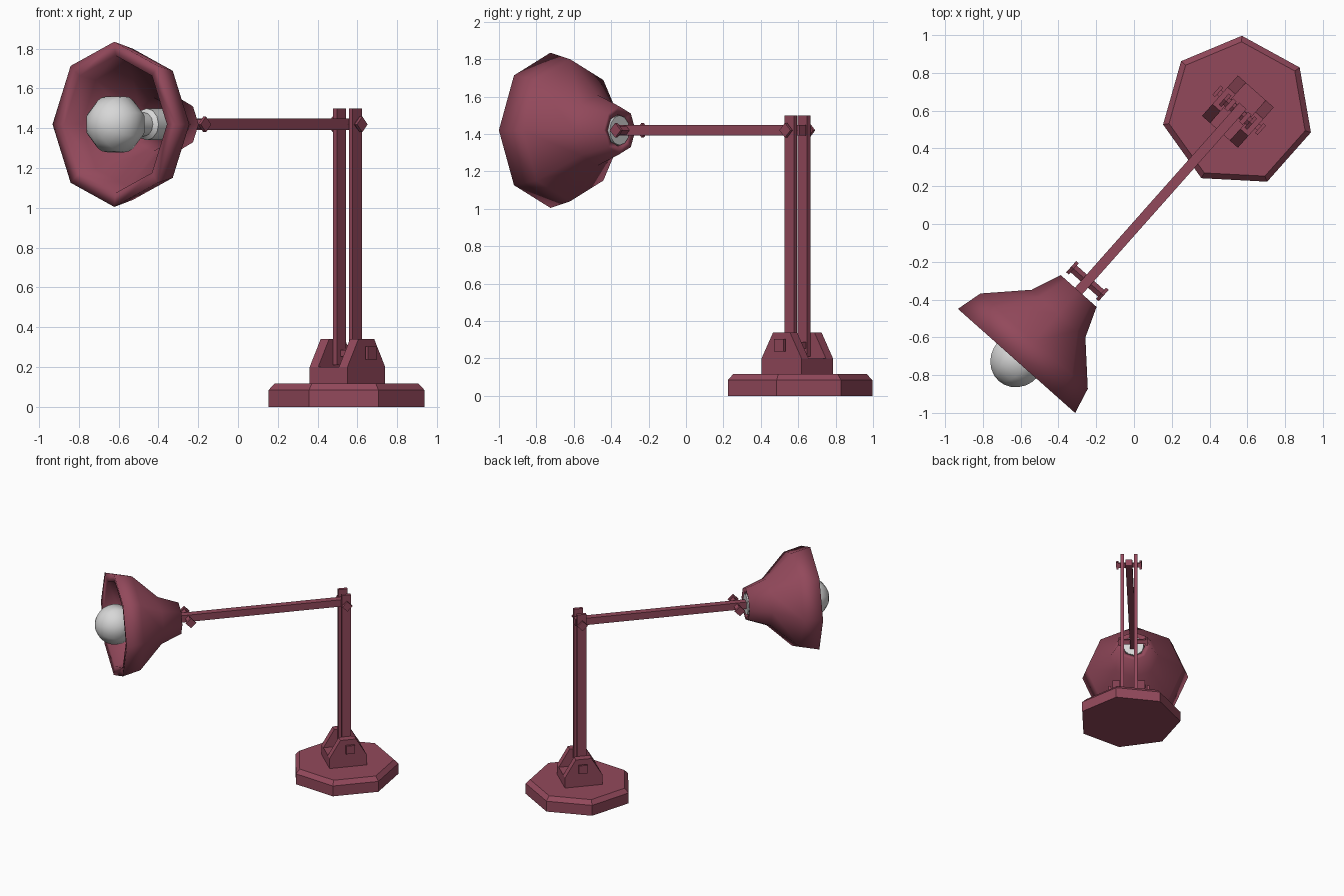
import bpy, bmesh, math
from mathutils import Matrix, Vector

cube = bpy.data.objects.get("Cube")
if cube:
    bpy.data.objects.remove(cube, do_unlink=True)

# The lamp is built facing -Y around its post, then turned and moved into place
PLACE = Matrix.Translation((0.55, 0.595, 0)) @ Matrix.Rotation(math.radians(-41.6), 4, "Z")
ALONG_Y = Matrix.Rotation(math.radians(-90), 4, "X")
ARM_Z = 1.42


def material(name, rgb, rough):
    mat = bpy.data.materials.new(name)
    mat.use_nodes = True
    mat.diffuse_color = (*rgb, 1)
    shader = mat.node_tree.nodes["Principled BSDF"]
    shader.inputs["Base Color"].default_value = (*rgb, 1)
    shader.inputs["Roughness"].default_value = rough
    return mat


RED = material("dusty red paint", (0.29, 0.066, 0.105), 0.6)
GREY = material("light grey", (0.68, 0.68, 0.68), 0.5)


def finish(name, bm, mat, smooth=None):
    bmesh.ops.recalc_face_normals(bm, faces=bm.faces)
    mesh = bpy.data.meshes.new(name)
    bm.to_mesh(mesh)
    bm.free()
    mesh.materials.append(mat)
    obj = bpy.data.objects.new(name, mesh)
    bpy.context.collection.objects.link(obj)
    obj.matrix_world = PLACE
    if smooth:
        bpy.ops.object.select_all(action="DESELECT")
        obj.select_set(True)
        bpy.context.view_layer.objects.active = obj
        bpy.ops.object.shade_smooth_by_angle(angle=math.radians(smooth))
    return obj


def add_box(bm, center, size, roll=0):
    turn = Matrix.Rotation(math.radians(roll), 4, "X")
    bmesh.ops.create_cube(bm, size=1, matrix=Matrix.Translation(center) @ turn
                          @ Matrix.Diagonal((*size, 1)))


def lathe(profile, sides, matrix, start=0, closed=False):
    """Spin (radius, height) points into rings; cap the ends or join them up."""
    bm = bmesh.new()
    rings = []
    for r, h in profile:
        angles = [start + math.tau * i / sides for i in range(sides)]
        rings.append([bm.verts.new(matrix @ Vector((r * math.cos(a), r * math.sin(a), h)))
                      for a in angles])
    pairs = list(zip(rings, rings[1:]))
    if closed:
        pairs.append((rings[-1], rings[0]))
    else:
        bm.faces.new(rings[0])
        bm.faces.new(rings[-1])
    for a, b in pairs:
        for i in range(sides):
            j = (i + 1) % sides
            bm.faces.new((a[i], a[j], b[j], b[i]))
    return bm


def pin(name, y, z, reach, head, roll):
    """Cross pin with a square head at each end."""
    bm = bmesh.new()
    add_box(bm, (0, y, z), (2 * reach - 0.01, 0.034, 0.034), roll)
    for side in (-1, 1):
        add_box(bm, (side * (reach - 0.009), y, z), (0.018, head, head), roll)
    finish(name, bm, RED)


# Seven-sided foot with a chamfered top edge
finish("base", lathe([(0.402, 0), (0.402, 0.085), (0.37, 0.118)], 7,
                     Matrix.Identity(4), math.pi), RED)

# Bracket: a low block with two tapered cheeks
bm = bmesh.new()
add_box(bm, (0, 0, 0.155), (0.254, 0.286, 0.09))
finish("bracket_block", bm, RED)
for side, name in ((-1, "right_bracket_cheek"), (1, "left_bracket_cheek")):
    bm = bmesh.new()
    outline = [(-0.143, 0.2), (0.143, 0.2), (0.06, 0.34), (-0.06, 0.34)]
    face = bm.faces.new([bm.verts.new((side * 0.127, y, z)) for y, z in outline])
    new = bmesh.ops.extrude_face_region(bm, geom=[face])["geom"]
    bmesh.ops.translate(bm, vec=(-side * 0.057, 0, 0),
                        verts=[v for v in new if isinstance(v, bmesh.types.BMVert)])
    finish(name, bm, RED)

# Upright made of two thin bars
for side, name in ((-1, "right_post_bar"), (1, "left_post_bar")):
    bm = bmesh.new()
    add_box(bm, (side * 0.053, 0, 0.855), (0.025, 0.07, 1.29))
    finish(name, bm, RED)

# Horizontal arm
bm = bmesh.new()
add_box(bm, (0, -0.615, ARM_Z), (0.052, 1.31, 0.056))
finish("arm", bm, RED)

# Joint pins
pin("bracket_pin", 0.01, 0.27, 0.16, 0.066, 0)
pin("elbow_pin", 0, ARM_Z, 0.1, 0.056, 45)
pin("shade_pin", -1.2, ARM_Z, 0.115, 0.056, 45)

# Thick eight-sided shade, open at both ends
AXIS = Matrix.Translation((0, 0, ARM_Z)) @ ALONG_Y
shade = [(0.415, -1.765), (0.38, -1.625), (0.19, -1.43), (0.127, -1.27),
         (0.085, -1.28), (0.135, -1.47), (0.315, -1.655), (0.345, -1.755)]
finish("shade", lathe(shade, 8, AXIS, closed=True), RED, smooth=180)

# Socket and bulb
socket = [(0.06, -1.68), (0.06, -1.54), (0.08, -1.52), (0.08, -1.27)]
finish("socket", lathe(socket, 12, AXIS), GREY, smooth=40)
bm = bmesh.new()
bmesh.ops.create_uvsphere(
    bm, u_segments=8, v_segments=12, radius=0.152,
    matrix=Matrix.Translation((0, -1.755, ARM_Z)) @ ALONG_Y
    @ Matrix.Rotation(math.pi / 8, 4, "Z"))
finish("bulb", bm, GREY, smooth=60)
